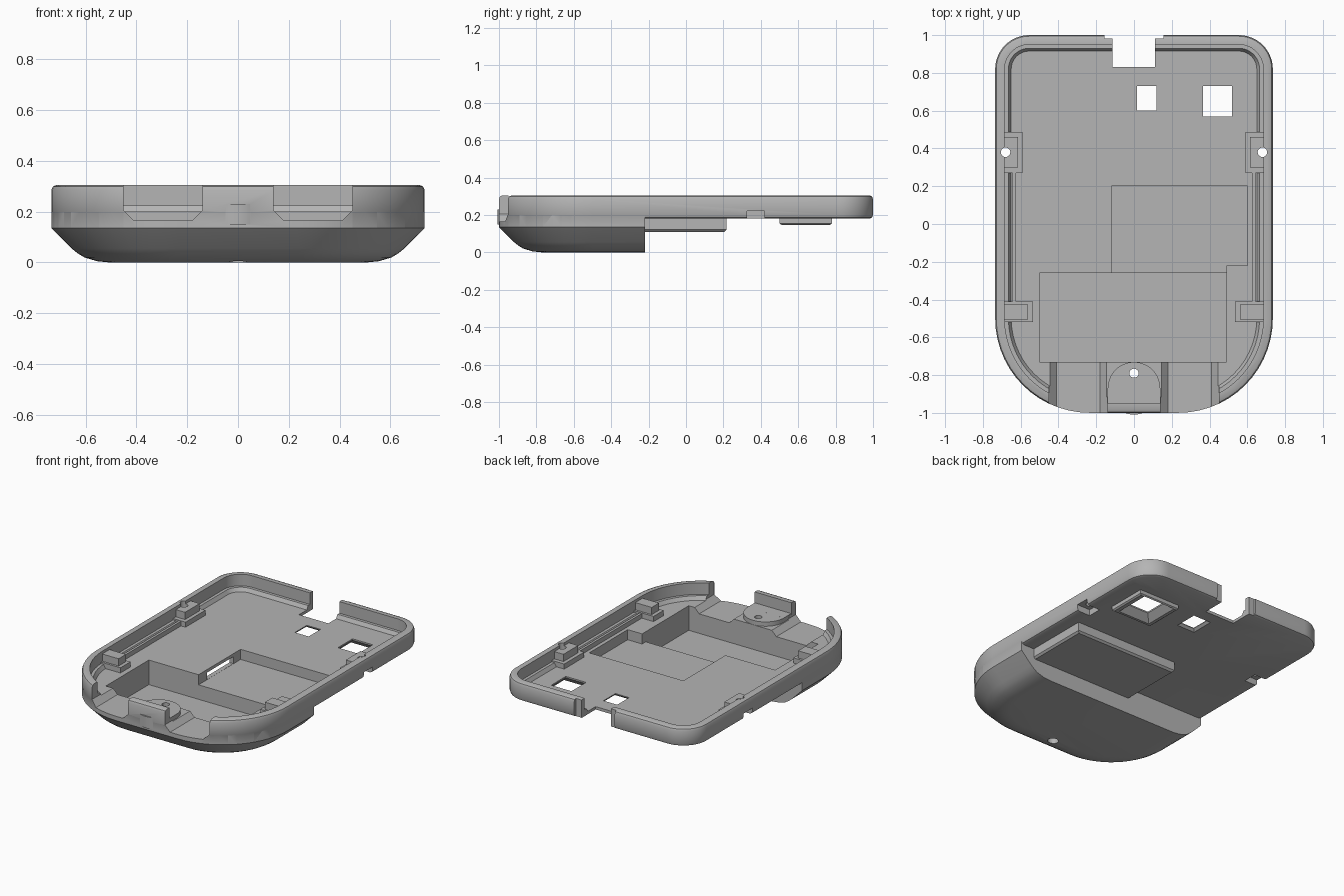
import bpy, bmesh, math

if "Cube" in bpy.data.objects:
    bpy.data.objects.remove(bpy.data.objects["Cube"], do_unlink=True)


def outline(x0, x1, y0, y1, rf, rb):
    """Rounded rectangle with separate front and back corner radii."""
    pts = []
    corners = [(x1, y0, rf, -1), (x1, y1, rb, 0), (x0, y1, rb, 1), (x0, y0, rf, 2)]
    for cx, cy, r, quarter in corners:
        ox = cx - r if cx == x1 else cx + r
        oy = cy - r if cy == y1 else cy + r
        steps = 14 if r > 0 else 0
        for i in range(steps + 1):
            a = (quarter + (i / steps if steps else 0)) * math.pi / 2
            pts.append((ox + r * math.cos(a), oy + r * math.sin(a)))
    return pts


def finish(name, bm):
    bmesh.ops.remove_doubles(bm, verts=bm.verts, dist=1e-5)
    bmesh.ops.recalc_face_normals(bm, faces=bm.faces)
    mesh = bpy.data.meshes.new(name)
    bm.to_mesh(mesh)
    bm.free()
    ob = bpy.data.objects.new(name, mesh)
    bpy.context.scene.collection.objects.link(ob)
    return ob


def skin(name, rings):
    """Closed solid through rings of matching points."""
    bm = bmesh.new()
    rows = [[bm.verts.new(p) for p in ring] for ring in rings]
    for a, b in zip(rows, rows[1:]):
        for i in range(len(a)):
            j = (i + 1) % len(a)
            bm.faces.new((a[i], a[j], b[j], b[i]))
    bm.faces.new(rows[0][::-1])
    bm.faces.new(rows[-1])
    return finish(name, bm)


def loft(name, x0, x1, y0, y1, levels, rf=0, rb=0, fixed_back=False):
    """Levels are (height, inset) pairs from bottom to top."""
    rings = []
    for z, d in levels:
        back = y1 if fixed_back else y1 - d
        pts = outline(x0 + d, x1 - d, y0 + d, back,
                      rf - d if rf else 0, rb - d if rb else 0)
        rings.append([(x, y, z) for x, y in pts])
    return skin(name, rings)


def box(name, x0, x1, y0, y1, z0, z1):
    return loft(name, x0, x1, y0, y1, [(z0, 0), (z1, 0)])


def cyl(name, x, y, r, z0, z1):
    return loft(name, x - r, x + r, y - r, y + r, [(z0, 0), (z1, 0)], r, r)


W = 0.735
shell = loft("case_shell", -W, W, -1, 1,
             [(.18, .02), (.186, .006), (.2, 0), (.285, 0), (.299, .006), (.305, .02)], .5, .18)


def combine(ob, operation):
    mod = shell.modifiers.new(ob.name, 'BOOLEAN')
    mod.operation = operation
    mod.solver = 'EXACT'
    mod.object = ob
    bpy.context.view_layer.objects.active = shell
    bpy.ops.object.modifier_apply(modifier=mod.name)
    bpy.data.objects.remove(ob, do_unlink=True)


def add(ob):
    combine(ob, 'UNION')


def cut(ob):
    combine(ob, 'DIFFERENCE')


# Battery bulge, shallow pocket and window frame under the floor
add(loft("bulge", -W, W, -1, -.22,
         [(0, .23), (.005, .18), (.02, .13), (.035, .105), (.055, .08), (.135, .0005), (.24, .0005)],
         .5, 0, True))
add(loft("pocket_shell", -.15, .635, -.3, .217, [(.11, .012), (.122, 0), (.19, 0)]))
add(loft("window_frame", .29, .6, .5, .78, [(.147, .01), (.155, 0), (.19, 0)]))

# Hollow interior with a stepped ledge
cut(loft("interior", -W, W, -1, 1,
         [(.2, .085), (.225, .07), (.2251, .05), (.33, .05)], .5, .18))
cut(box("battery_bay", -.5, .49, -.73, -.26, .03, .4))
cut(box("pocket", -.12, .49, -.3, .2, .13, .4))
cut(box("pocket_side", .45, .6, -.22, .2, .13, .4))
cut(box("pocket_slot", -.2, -.1, -.17, .12, .131, .179))

# Screw bosses, clips and rails on both sides
for s in (-1, 1):
    def side(name, xa, xb, *rest):
        return box(name, min(s * xa, s * xb), max(s * xa, s * xb), *rest)
    add(side("boss_base", .59, .71, .27, .488, .19, .235))
    add(side("boss", .615, .712, .3, .46, .19, .285))
    add(side("clip_base", .535, .708, -.52, -.41, .19, .236))
    add(side("clip", .56, .706, -.505, -.425, .19, .286))
    add(side("rail", .625, .642, -.42, .28, .19, .232))
    cut(cyl("screw_hole", s * .68, .38, .025, .1, .4))
    cut(side("screw_recess", .635, .8, .325, .42, .1, .222))

# Front post with its screw hole
add(cyl("front_post", 0, -.87, .139, .15, .23))
add(box("front_post_root", -.139, .139, -.97, -.87, .15, .2301))
cut(cyl("post_hole", 0, -.79, .024, -.1, .4))
cut(cyl("post_counterbore", 0, -.79, .035, -.1, .07))

# Two chamfered front ports
for s in (-1, 1):
    profile = [(.14, .35), (.14, .205), (.18, .165), (.41, .165), (.45, .205), (.45, .35)]
    cut(skin("port", [[(s * x, y, z) for x, z in profile] for y in (-1.1, -.72)]))

# Back connector notch and floor windows
cut(box("notch_relief", -.155, .155, .983, 1.1, 0, .4))
cut(box("notch", -.115, .11, .83, 1.1, 0, .4))
cut(box("large_window", .365, .52, .57, .73, 0, .4))
cut(loft("large_funnel", .315, .57, .52, .78, [(.14, 0), (.19, .05)]))
cut(box("small_window", .015, .12, .6, .73, 0, .4))
cut(loft("small_funnel", -.005, .14, .58, .75, [(.175, 0), (.195, .02)]))

# Single grey plastic
grey = bpy.data.materials.new("grey_plastic")
grey.use_nodes = True
colour = (.46, .46, .46, 1)
grey.diffuse_color = colour
grey.node_tree.nodes["Principled BSDF"].inputs["Base Color"].default_value = colour
shell.data.materials.clear()
shell.data.materials.append(grey)
for p in shell.data.polygons:
    p.material_index = 0

bpy.ops.object.select_all(action='DESELECT')
shell.select_set(True)
bpy.context.view_layer.objects.active = shell
bpy.ops.object.shade_smooth_by_angle(angle=math.radians(25))
